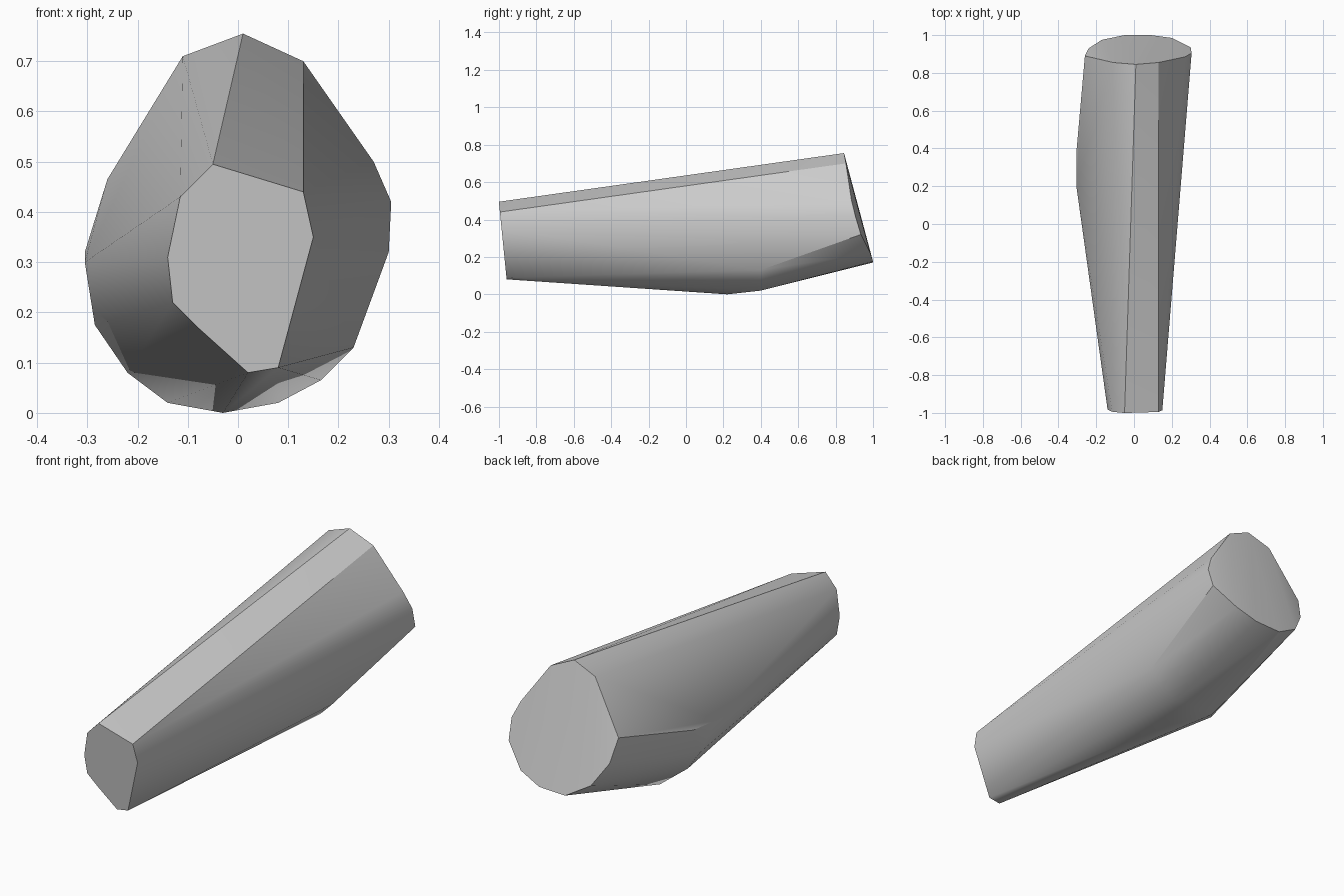
import bpy
import bmesh

cube = bpy.data.objects.get("Cube")
if cube:
    bpy.data.objects.remove(cube, do_unlink=True)

# One plain grey for the whole piece
grey = bpy.data.materials.new("plain_grey")
grey.use_nodes = True
colour = (0.6, 0.6, 0.6, 1)
grey.diffuse_color = colour
grey.node_tree.nodes["Principled BSDF"].inputs["Base Color"].default_value = colour

# Small front end, a slightly tilted flat outline (x, z)
front_outline = [(-.05, .495), (.13, .44), (.15, .35), (.08, .09), (.02, .08),
                 (-.08, .17), (-.13, .22), (-.14, .31), (-.115, .43)]
front = [(x, -.96 - .1 * (z - .09), z) for x, z in front_outline]

# Belly swelling low on both sides (x, y, z)
belly = [(-.305, .2, .3), (-.305, .38, .32), (-.285, .3, .175), (-.22, .3, .08),
         (-.14, .4, .02), (-.03, .22, 0), (.08, .4, .02), (.165, .4, .065),
         (.23, .4, .13)]

# Large leaning back end (x, y, z)
back = [(.01, .845, .755), (.13, .855, .7), (.27, .885, .5), (.305, .905, .42),
        (.3, .935, .32), (.2, .985, .22), (.09, 1, .175), (-.05, 1, .17),
        (-.17, .975, .24), (-.24, .93, .35), (-.26, .89, .465), (-.11, .855, .71)]

# Wrap the three sections in one faceted skin
bm = bmesh.new()
for point in front + belly + back:
    bm.verts.new(point)
bmesh.ops.convex_hull(bm, input=bm.verts)
loose = [v for v in bm.verts if not v.link_faces]
bmesh.ops.delete(bm, geom=loose, context='VERTS')
bmesh.ops.dissolve_limit(bm, angle_limit=0.01, verts=bm.verts, edges=bm.edges)
bmesh.ops.recalc_face_normals(bm, faces=bm.faces)
mesh = bpy.data.meshes.new("tapered_body")
bm.to_mesh(mesh)
bm.free()
mesh.materials.append(grey)

body = bpy.data.objects.new("tapered_body", mesh)
bpy.context.collection.objects.link(body)

# Smooth sides with crisp end rims and top ridges
bpy.ops.object.select_all(action='DESELECT')
body.select_set(True)
bpy.context.view_layer.objects.active = body
bpy.ops.object.shade_smooth_by_angle(angle=0.52)
